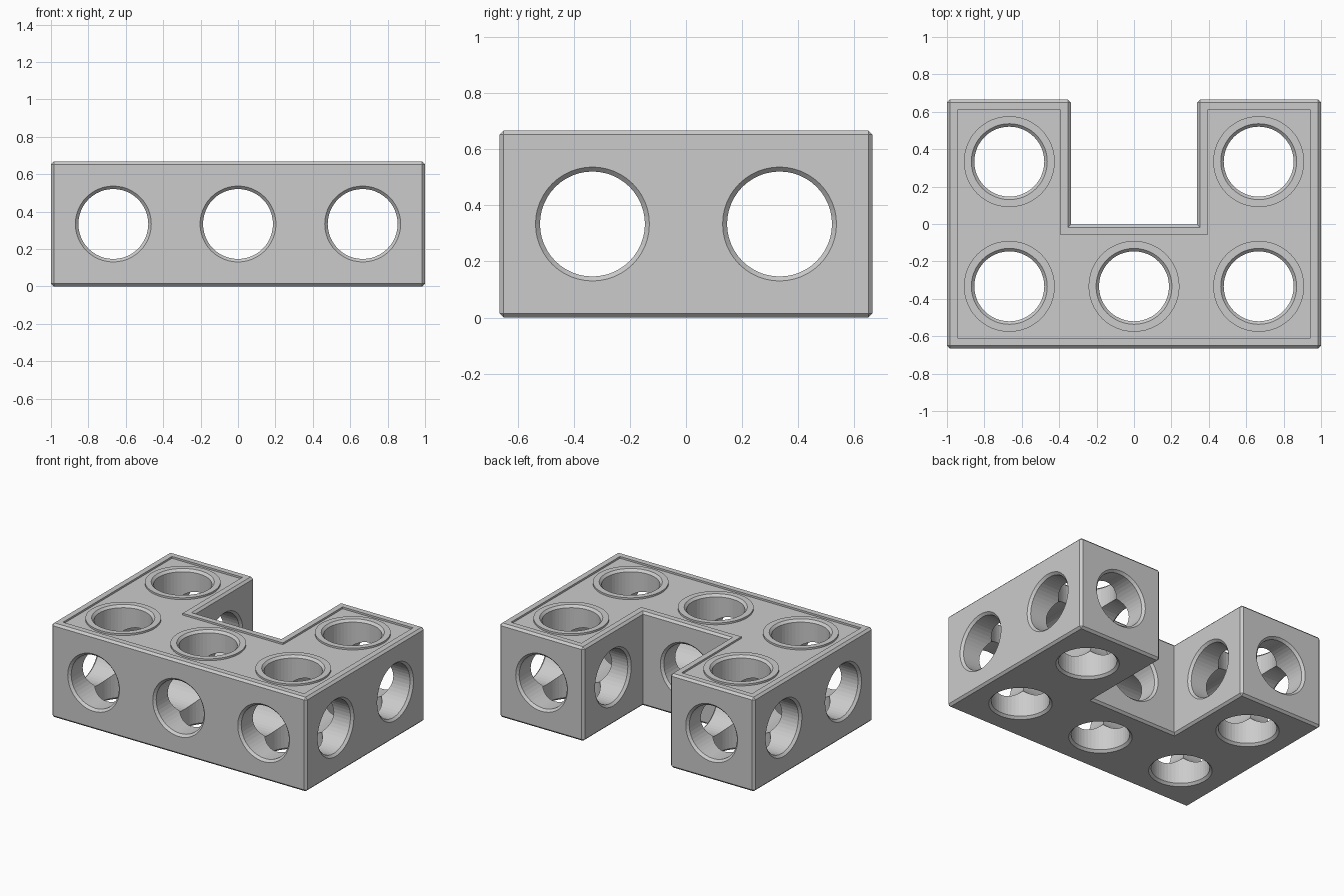
import bpy, bmesh, math
from mathutils import Matrix, Vector

if "Cube" in bpy.data.objects:
    bpy.data.objects.remove(bpy.data.objects["Cube"])

H, HX, HY = 0.667, 1.0, 0.665        # height, half width, half depth
NX, NY = 0.338, -0.003               # notch half width, notch floor
CELL = 0.6667                        # hole spacing
R, FLARE = 0.187, 0.016              # hole radius, rim chamfer
RING, RECESS = 0.243, 0.013          # raised ring radius, recess depth
SEG = 48


def make_object(name, bm):
    bmesh.ops.recalc_face_normals(bm, faces=bm.faces)
    mesh = bpy.data.meshes.new(name)
    bm.to_mesh(mesh)
    bm.free()
    ob = bpy.data.objects.new(name, mesh)
    bpy.context.collection.objects.link(ob)
    return ob


def u_prism(inset, z0, z1):
    """U-shaped prism, its outline pulled in by inset."""
    x, y, n, f = HX - inset, HY - inset, NX + inset, NY - inset
    pts = [(-x, -y), (x, -y), (x, y), (n, y), (n, f), (-n, f), (-n, y), (-x, y)]
    bm = bmesh.new()
    face = bm.faces.new([bm.verts.new((a, b, z0)) for a, b in pts])
    new = bmesh.ops.extrude_face_region(bm, geom=[face])["geom"]
    bmesh.ops.translate(bm, vec=(0, 0, z1 - z0),
                        verts=[v for v in new if isinstance(v, bmesh.types.BMVert)])
    bmesh.ops.recalc_face_normals(bm, faces=bm.faces)
    return bm


def lathe(name, profile, axis, center):
    """Closed round solid from (position, radius) pairs along an axis."""
    turn = {"x": Matrix.Rotation(math.pi / 2, 4, "Y"),
            "y": Matrix.Rotation(-math.pi / 2, 4, "X"),
            "z": Matrix.Identity(4)}[axis]
    m = Matrix.Translation(Vector(center)) @ turn
    bm = bmesh.new()
    rings = [[bm.verts.new(m @ Vector((r * math.cos(2 * math.pi * i / SEG),
                                       r * math.sin(2 * math.pi * i / SEG), t)))
              for i in range(SEG)] for t, r in profile]
    for a, b in zip(rings, rings[1:]):
        for i in range(SEG):
            j = (i + 1) % SEG
            bm.faces.new((a[i], a[j], b[j], b[i]))
    bm.faces.new(rings[0][::-1])
    bm.faces.new(rings[-1])
    return make_object(name, bm)


def combine(target, tool, operation):
    mod = target.modifiers.new("combine", "BOOLEAN")
    mod.operation, mod.solver, mod.object = operation, "EXACT", tool
    tool.hide_render = True
    bpy.context.view_layer.objects.active = target
    bpy.ops.object.modifier_apply(modifier=mod.name)
    bpy.data.objects.remove(tool)


def drill(target, axis, start, end, center):
    """Through hole with chamfered rims at start and end."""
    e = 0.02
    profile = [(start - e, R + FLARE + e), (start + FLARE, R),
               (end - FLARE, R), (end + e, R + FLARE + e)]
    combine(target, lathe("hole_cutter", profile, axis, center), "DIFFERENCE")


# block with chamfered outer edges
bm = u_prism(0, 0, H)
convex = [e for e in bm.edges if e.calc_face_angle_signed() > 0.1]
bmesh.ops.bevel(bm, geom=convex, offset=0.015, offset_type="OFFSET",
                segments=1, profile=0.5, affect="EDGES")
block = make_object("u_block", bm)

# shallow recess in the top
combine(block, make_object("recess_cutter", u_prism(0.055, H - RECESS, H + 0.1)), "DIFFERENCE")

# raised rings, one per cell
cells = [(-CELL, -CELL / 2), (0, -CELL / 2), (CELL, -CELL / 2),
         (-CELL, CELL / 2), (CELL, CELL / 2)]
for x, y in cells:
    combine(block, lathe("ring", [(H - 0.08, RING), (H, RING)], "z", (x, y, 0)), "UNION")

# vertical holes
for x, y in cells:
    drill(block, "z", 0, H, (x, y, 0))

# front-to-back holes
for x, back in ((-CELL, HY), (0, NY), (CELL, HY)):
    drill(block, "y", -HY, back, (x, 0, H / 2))

# side-to-side holes: full width in front, one per arm behind
drill(block, "x", -HX, HX, (0, -CELL / 2, H / 2))
drill(block, "x", -HX, -NX, (0, CELL / 2, H / 2))
drill(block, "x", NX, HX, (0, CELL / 2, H / 2))
